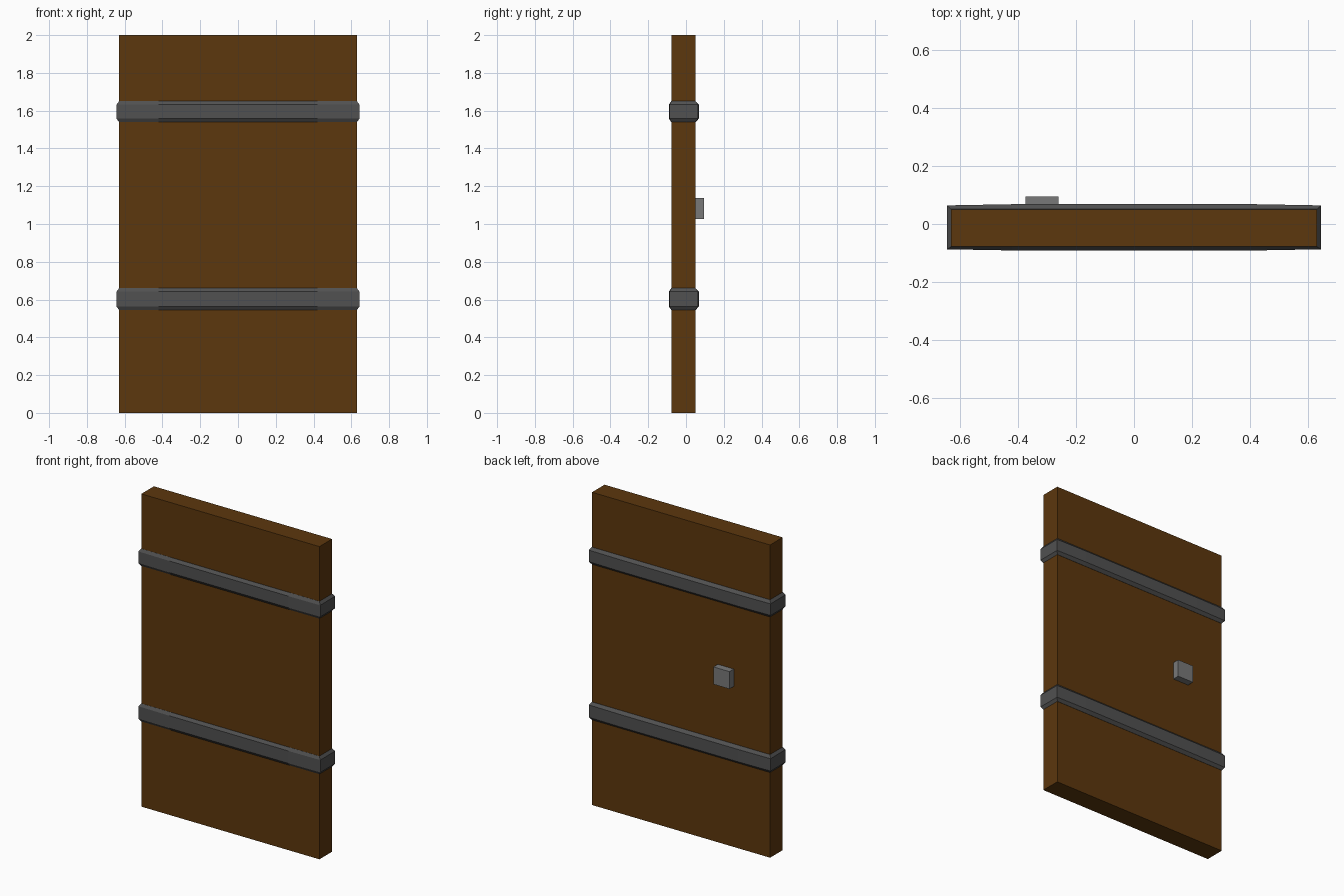
import bpy, bmesh

if "Cube" in bpy.data.objects:
    bpy.data.objects.remove(bpy.data.objects["Cube"])


def material(name, rgb):
    m = bpy.data.materials.new(name)
    m.diffuse_color = (*rgb, 1.0)
    m.use_nodes = True
    m.node_tree.nodes["Principled BSDF"].inputs["Base Color"].default_value = m.diffuse_color
    return m


def make_object(name, bm, mat):
    bmesh.ops.recalc_face_normals(bm, faces=bm.faces)
    me = bpy.data.meshes.new(name)
    bm.to_mesh(me)
    bm.free()
    me.materials.append(mat)
    ob = bpy.data.objects.new(name, me)
    bpy.context.collection.objects.link(ob)
    return ob


def box(name, lo, hi, mat):
    bm = bmesh.new()
    bmesh.ops.create_cube(bm, size=1)
    for v in bm.verts:
        v.co = [(a + b) / 2 + c * (b - a) for a, b, c in zip(lo, hi, v.co)]
    return make_object(name, bm, mat)


def band(name, z0, z1, mat):
    # chamfered strap wrapped around the door, bowed very slightly outwards
    bm = bmesh.new()
    c = 0.018
    rings = []
    for z, out in ((z0, 0), (z0 + c, 1), (z1 - c, 1), (z1, 0)):
        x = 0.63 + 0.013 * out
        yf, yb = -0.078 - 0.009 * out, 0.051 + 0.013 * out
        bow = 0.004 * out
        pts = [(-x, yf), (-0.42, yf - bow), (0.42, yf - bow), (x, yf),
               (x, yb), (0.42, yb + bow), (-0.42, yb + bow), (-x, yb)]
        rings.append([bm.verts.new((px, py, z)) for px, py in pts])
    for a, b in zip(rings, rings[1:]):
        for i in range(8):
            j = (i + 1) % 8
            bm.faces.new((a[i], a[j], b[j], b[i]))
    bm.faces.new(rings[0])
    bm.faces.new(rings[-1])
    return make_object(name, bm, mat)


wood = material("brown wood", (0.107, 0.038, 0.004))
iron = material("dark iron", (0.082, 0.082, 0.082))
steel = material("grey metal", (0.19, 0.19, 0.19))

# door slab
box("door_panel", (-0.63, -0.077, 0), (0.63, 0.05, 2), wood)
# two straps
band("lower_band", 0.545, 0.66, iron)
band("upper_band", 1.54, 1.65, iron)
# latch block on the back
box("door_handle", (-0.373, 0.045, 1.027), (-0.26, 0.094, 1.138), steel)
